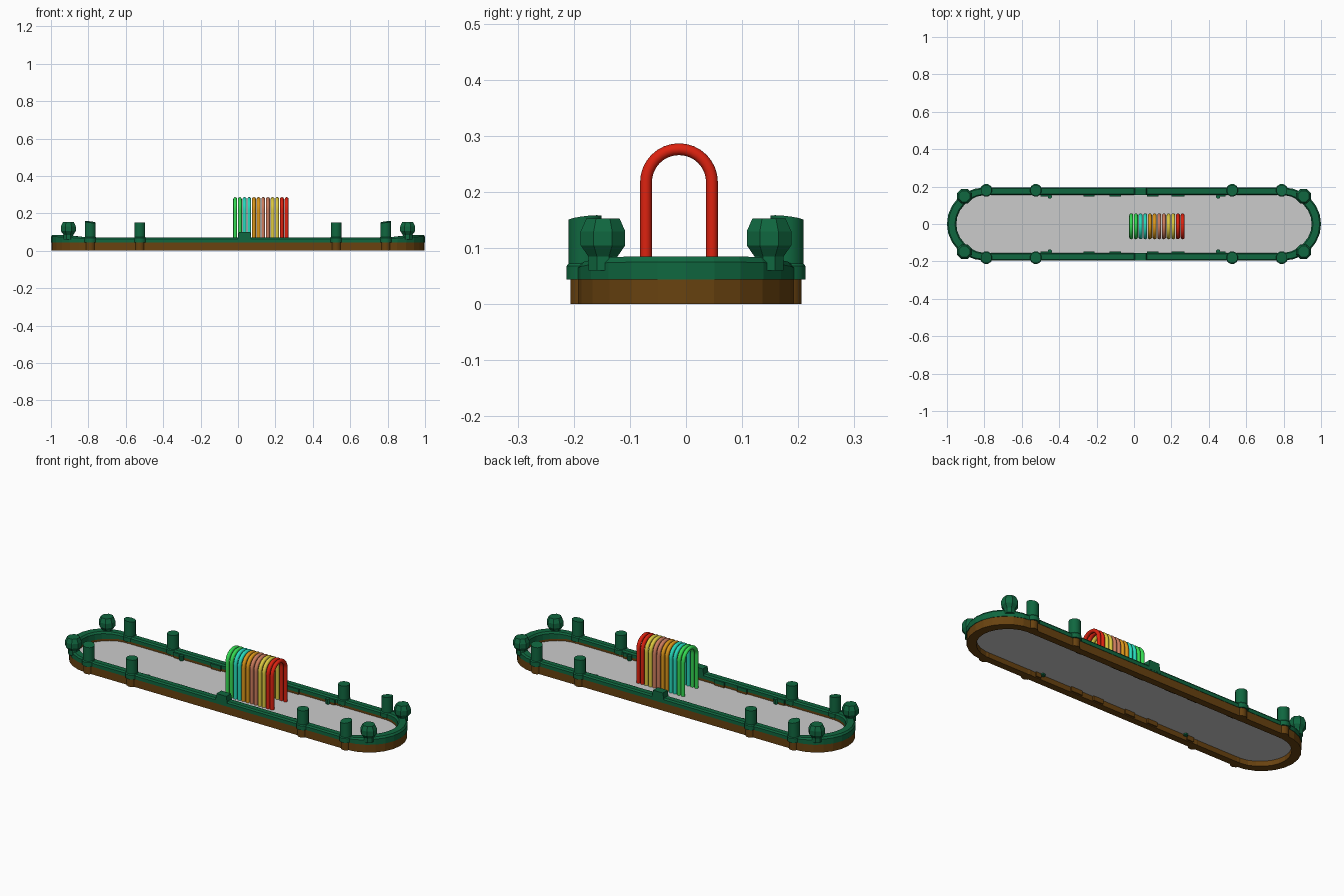
import bpy, bmesh, math
from mathutils import Vector

if "Cube" in bpy.data.objects:
    bpy.data.objects.remove(bpy.data.objects["Cube"])


def material(name, rgb):
    m = bpy.data.materials.new(name)
    m.diffuse_color = (*rgb, 1)
    m.use_nodes = True
    m.node_tree.nodes["Principled BSDF"].inputs["Base Color"].default_value = m.diffuse_color
    return m


GREEN = material("dark green", (0.005, 0.135, 0.05))
BROWN = material("brown", (0.14, 0.055, 0.005))
GREY = material("light grey", (0.6, 0.6, 0.6))
ARCH_COLOURS = [
    material("bright green", (0.035, 0.7, 0.085)),
    material("teal", (0.02, 0.7, 0.5)),
    material("orange", (0.7, 0.3, 0.01)),
    material("salmon", (0.6, 0.2, 0.11)),
    material("yellow", (0.72, 0.58, 0.05)),
    material("red", (0.72, 0.016, 0.005)),
]


def finish(name, bm, mat, smooth=None):
    bmesh.ops.recalc_face_normals(bm, faces=bm.faces)
    me = bpy.data.meshes.new(name)
    bm.to_mesh(me)
    bm.free()
    me.materials.append(mat)
    ob = bpy.data.objects.new(name, me)
    bpy.context.collection.objects.link(ob)
    if smooth:
        bpy.ops.object.select_all(action='DESELECT')
        bpy.context.view_layer.objects.active = ob
        ob.select_set(True)
        bpy.ops.object.shade_smooth_by_angle(angle=math.radians(smooth))
    return ob


def loft(name, rings, mat, closed=False, smooth=None):
    """Bridge successive rings of points; cap the ends unless closed."""
    bm = bmesh.new()
    rv = [[bm.verts.new(p) for p in r] for r in rings]
    n = len(rv[0])
    for i in range(len(rv) if closed else len(rv) - 1):
        a, b = rv[i], rv[(i + 1) % len(rv)]
        for j in range(n):
            k = (j + 1) % n
            bm.faces.new((a[j], a[k], b[k], b[j]))
    if not closed:
        bm.faces.new(rv[0])
        bm.faces.new(rv[-1])
    return finish(name, bm, mat, smooth)


def stadium(steps=12):
    """Outline points with outward normals, rounded at both ends."""
    pts = []
    for cx, start in ((0.8, -90), (-0.8, 90)):
        for i in range(steps + 1):
            a = math.radians(start + 180 * i / steps)
            n = Vector((math.cos(a), math.sin(a), 0))
            pts.append((Vector((cx + 0.2 * n.x, 0.195 * n.y, 0)), n))
    return pts


def rail(name, profile, mat):
    rings = []
    for p, n in stadium():
        end = max(0, min(1, (abs(p.x) - 0.8) / 0.15))   # ends are wider and higher
        rings.append([p - n * off * (1 + 0.25 * end) + Vector((0, 0, z + rise * end))
                      for off, z, rise in profile])
    return loft(name, rings, mat, closed=True)


# Base kerb, upper kerb and the floor between them
rail("base_kerb", [(0.002, 0, 0), (0.002, 0.045, 0), (0.04, 0.045, 0), (0.04, 0, 0)], BROWN)
rail("upper_kerb", [(0, 0.044, 0), (0, 0.063, 0.012), (0.006, 0.071, 0.014),
                    (0.034, 0.071, 0.014), (0.04, 0.063, 0.012), (0.04, 0.044, 0)], GREEN)
loft("floor", [[p - n * 0.025 + Vector((0, 0, z)) for p, n in stadium()]
               for z in (0.028, 0.033)], GREY)


def turned(name, x, y, levels, mat, sides=12, tilt=0.0):
    """Upright round part from (radius, z) levels; the top may tilt."""
    rings = []
    for r, z in levels:
        t = tilt if z == levels[-1][1] else 0
        ring = []
        for i in range(sides):
            a = 2 * math.pi * (i + 0.5) / sides
            dx, dy = r * math.cos(a), r * math.sin(a)
            ring.append((x + dx, y + dy,
                         z + t * (math.copysign(dx, x * dx) - math.copysign(dy, y * dy))))
        rings.append(ring)
    return loft(name, rings, mat, smooth=35 if sides > 8 else None)


def block(name, x0, x1, y0, y1, z0, z1, mat, taper=0.0):
    loft(name, [[(x0 + t, y0, z), (x1 - t, y0, z), (x1 - t, y1, z), (x0 + t, y1, z)]
                for z, t in ((z0, 0), (z1, taper))], mat)


for sy, side in ((-1, "front"), (1, "back")):
    for sx, end in ((-1, "left"), (1, "right")):
        tag = f"{side}_{end}"
        # Posts along the straight kerbs, with a brown foot and a green collar
        for px, label, tilt in ((0.525, "inner", 0.0), (0.79, "outer", 0.12)):
            x, y = sx * px, sy * 0.18
            turned(f"{label}_post_foot_{tag}", x, y, [(0.027, 0), (0.027, 0.045)], BROWN)
            turned(f"{label}_post_{tag}", x, y,
                   [(0.034, 0.044), (0.034, 0.068), (0.03, 0.073), (0.03, 0.15 + tilt * 0.03)],
                   GREEN, tilt=tilt)
        # Faceted bulbs on the rounded ends
        turned(f"end_bulb_{tag}", sx * 0.907, sy * 0.148,
               [(0.028, 0.06), (0.028, 0.085), (0.043, 0.105),
                (0.043, 0.13), (0.032, 0.153)], GREEN, sides=8)
        # Small hinge pegs on the inside
        turned(f"hinge_peg_{tag}", sx * 0.45, sy * 0.147,
               [(0.012, 0.02), (0.012, 0.06)], GREEN, sides=8)
    # Tabs on the inner kerb face
    for i, (x0, x1) in enumerate(((-0.5, -0.46), (-0.27, -0.21), (-0.13, -0.07),
                                  (0.07, 0.13), (0.2, 0.27), (0.46, 0.49))):
        block(f"tab_foot_{side}_{i}", x0, x1, sy * 0.147, sy * 0.165, 0.004, 0.045, BROWN)
        block(f"tab_{side}_{i}", x0, x1, sy * 0.146, sy * 0.165, 0.045, 0.063, GREEN)
    # Raised middle boss
    block(f"middle_boss_{side}", -0.003, 0.073, sy * 0.154, sy * 0.196, 0.05, 0.1, GREEN, 0.008)

# Row of coloured arches, two of each colour
CY, CZ, R, TUBE = -0.0125, 0.2175, 0.0588, 0.0105
path = [(CY + R, 0.031, 0)]
path += [(CY + R * math.cos(math.pi * i / 16), CZ + R * math.sin(math.pi * i / 16),
          math.pi * i / 16) for i in range(17)]
path += [(CY - R, 0.031, math.pi)]
for k in range(12):
    ax = -0.015 + 0.025 * k
    rings = []
    for y, z, a in path:
        rings.append([(ax + TUBE * math.cos(t),
                       y + TUBE * math.sin(t) * math.cos(a),
                       z + TUBE * math.sin(t) * math.sin(a))
                      for t in (2 * math.pi * j / 12 for j in range(12))])
    loft(f"arch_{k + 1}", rings, ARCH_COLOURS[k // 2], smooth=40)
